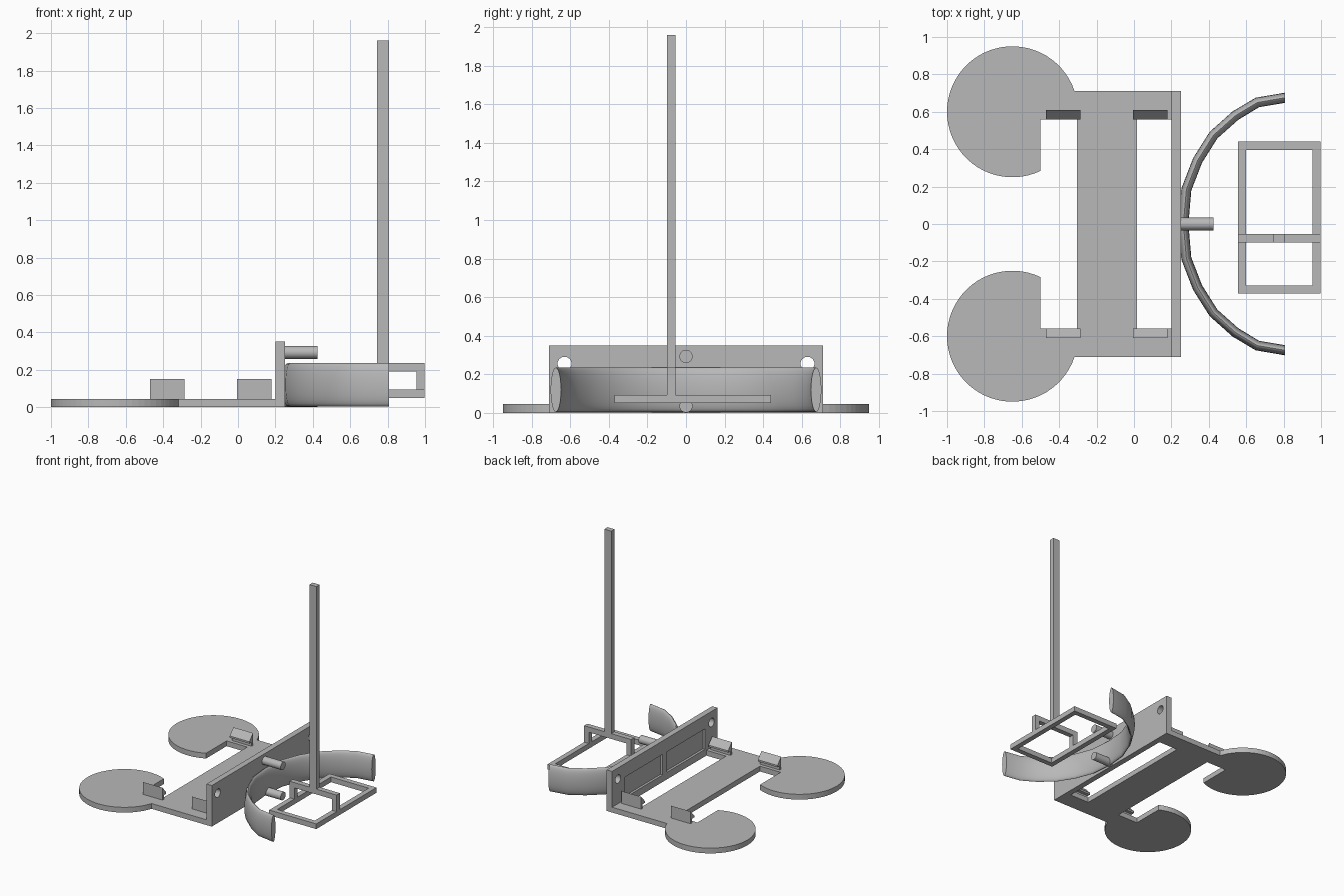
import bpy, bmesh, math
from mathutils import Vector

if "Cube" in bpy.data.objects:
    bpy.data.objects.remove(bpy.data.objects["Cube"], do_unlink=True)

grey = bpy.data.materials.new("plain grey")
grey.use_nodes = True
grey.diffuse_color = (0.48, 0.48, 0.48, 1)
grey.node_tree.nodes["Principled BSDF"].inputs["Base Color"].default_value = grey.diffuse_color


def finish(name, bm):
    bmesh.ops.recalc_face_normals(bm, faces=bm.faces)
    mesh = bpy.data.meshes.new(name)
    bm.to_mesh(mesh)
    bm.free()
    mesh.materials.append(grey)
    obj = bpy.data.objects.new(name, mesh)
    bpy.context.collection.objects.link(obj)
    return obj


def prism(name, points, low, high, along="z"):
    """Extrude an outline along z (points are x, y) or along x (points are y, z)."""
    bm = bmesh.new()
    place = (lambda a, b: (a, b, low)) if along == "z" else (lambda a, b: (low, a, b))
    face = bm.faces.new([bm.verts.new(place(a, b)) for a, b in points])
    new = bmesh.ops.extrude_face_region(bm, geom=[face])["geom"]
    step = Vector((0, 0, high - low) if along == "z" else (high - low, 0, 0))
    bmesh.ops.translate(bm, vec=step, verts=[g for g in new if isinstance(g, bmesh.types.BMVert)])
    return finish(name, bm)


def box(name, x, y, z):
    return prism(name, [(x[0], y[0]), (x[1], y[0]), (x[1], y[1]), (x[0], y[1])], *z)


def circle(a, b, radius, count=32):
    return [(a + radius * math.cos(2 * math.pi * i / count),
             b + radius * math.sin(2 * math.pi * i / count)) for i in range(count)]


def smooth(obj, angle=35):
    bpy.ops.object.select_all(action="DESELECT")
    obj.select_set(True)
    bpy.context.view_layer.objects.active = obj
    bpy.ops.object.shade_smooth_by_angle(angle=math.radians(angle))


# Base plate with two notched discs and an open slot by the wall
top = 0.045
start, end = math.radians(18.3), math.radians(295.4)
steps = 48
arc = [(-0.65 + 0.35 * math.cos(start + (end - start) * i / steps),
        0.6 + 0.35 * math.sin(start + (end - start) * i / steps)) for i in range(steps + 1)]
half = [(0.015, 0.56), (0.2, 0.56), (0.2, 0.71)] + arc + [(-0.5, 0.56), (-0.305, 0.56)]
prism("base_plate", half + [(x, -y) for x, y in reversed(half)], 0, top)

# Upright wall with two round holes and two shallow pockets on the plate side
wall = box("upright_wall", (0.2, 0.25), (-0.71, 0.71), (0, 0.35))
cutters = []
for side in (-1, 1):
    cutters.append(prism("hole_cutter", circle(side * 0.63, 0.255, 0.036), 0.1, 0.4, "x"))
    cutters.append(box("pocket_cutter", (0.15, 0.22), sorted((side * 0.03, side * 0.54)), (0.06, 0.235)))
for cutter in cutters:
    cutter.hide_render = True
    mod = wall.modifiers.new("cut", "BOOLEAN")
    mod.operation, mod.solver, mod.object = "DIFFERENCE", "EXACT", cutter
bpy.context.view_layer.update()
cut_mesh = bpy.data.meshes.new_from_object(wall.evaluated_get(bpy.context.evaluated_depsgraph_get()))
wall.modifiers.clear()
wall.data = cut_mesh
for cutter in cutters:
    bpy.data.objects.remove(cutter, do_unlink=True)

# Barbed clips on the plate, facing inward
clip = [(0.61, top), (0.61, 0.15), (0.56, 0.095), (0.56, 0.08), (0.59, 0.08), (0.59, top)]
for side, hand in ((1, "left"), (-1, "right")):
    for place, x in (("outer", -0.47), ("inner", -0.005)):
        prism(f"{place}_clip_{hand}", [(side * y, z) for y, z in clip], x, x + 0.185, "x")

# Curved bumper: an oval section swept along a faceted bow
bow = [(0.807, 0.675), (0.66, 0.65), (0.543, 0.58), (0.425, 0.475), (0.34, 0.34), (0.28, 0.185)]
path = [Vector(p) for p in bow + [(0.264, 0)] + [(x, -y) for x, y in reversed(bow)]]
bm = bmesh.new()
rings = []
for i, point in enumerate(path):
    if i in (0, len(path) - 1):
        across = Vector((0, 1 if i == 0 else -1))
    else:
        along = (path[i + 1] - path[i]).normalized() + (path[i] - path[i - 1]).normalized()
        across = Vector((along.y, -along.x)).normalized()
    ring = []
    for a, b in circle(0, 0, 1, 24):
        flat = point + across * a * 0.027
        ring.append(bm.verts.new((flat.x, flat.y, 0.12 + 0.115 * b)))
    rings.append(ring)
for first, second in zip(rings, rings[1:]):
    for j in range(24):
        k = (j + 1) % 24
        bm.faces.new((first[j], first[k], second[k], second[j]))
bm.faces.new(rings[0])
bm.faces.new(rings[-1])
smooth(finish("curved_bumper", bm))

# Pegs on the wall
for name, z in (("upper_peg", 0.293), ("lower_peg", 0.036)):
    smooth(prism(name, circle(0, z, 0.034), 0.245, 0.425, "x"))

# Rectangular frame
x0, x1, y0, y1, bar = 0.555, 0.998, -0.372, 0.44, 0.044
low = (0.05, 0.094)
for name, x in (("frame_inner_bar", x0), ("frame_outer_bar", x1 - bar)):
    box(name, (x, x + bar), (y0, y1), low)
for name, y in (("frame_front_bar", y0), ("frame_back_bar", y1 - bar)):
    box(name, (x0 + bar, x1 - bar), (y, y + bar), low)

# Bridge over the frame, carrying the tall post
depth = (-0.098, -0.054)
for name, x in (("bridge_inner_leg", x0), ("bridge_outer_leg", x1 - bar)):
    box(name, (x, x + bar), depth, (low[1], 0.19))
box("bridge_top", (x0, x1), depth, (0.19, 0.235))
box("tall_post", (0.742, 0.808), depth, (0.235, 1.96))
